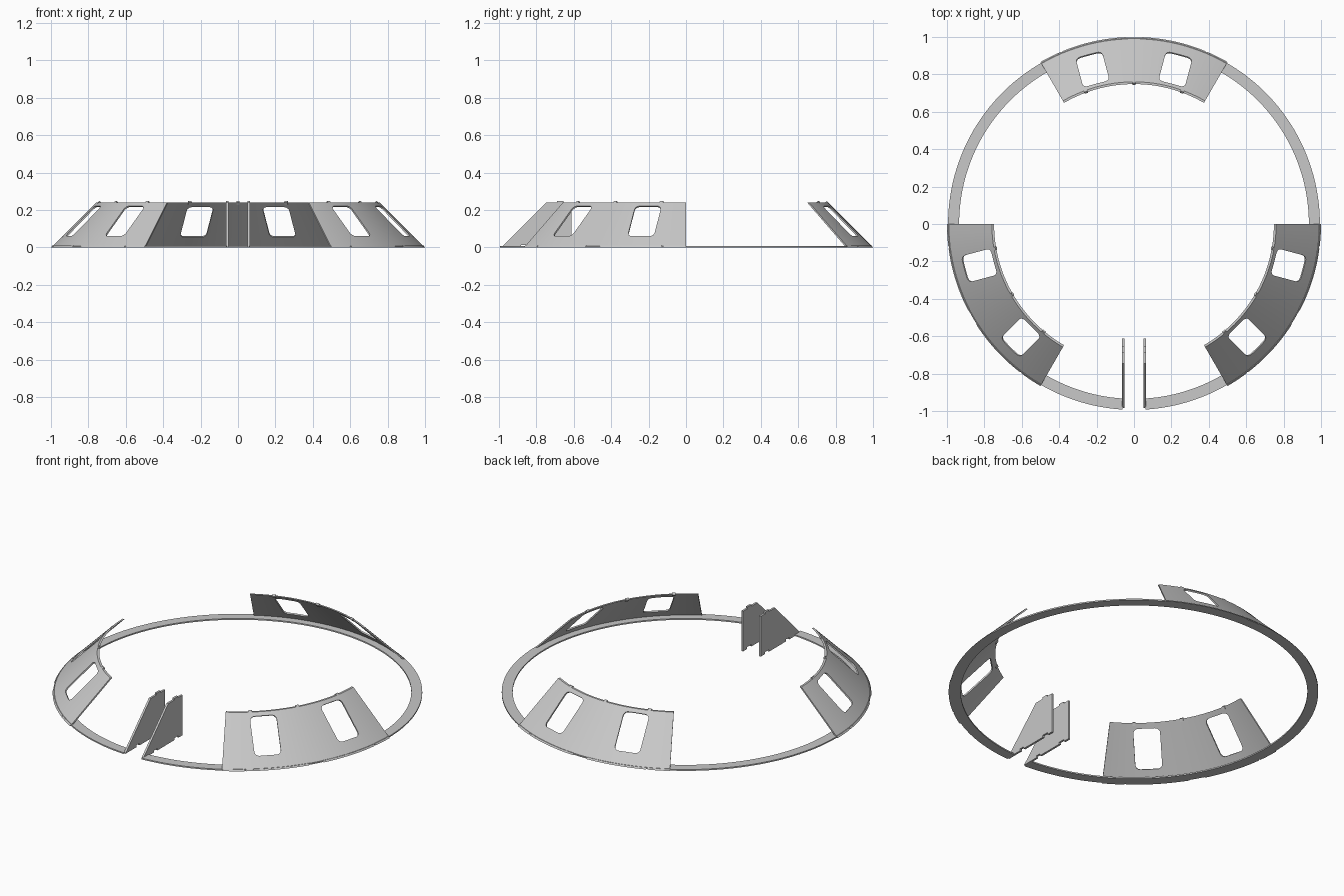
import bpy, bmesh, math
from mathutils import Matrix, Vector

if "Cube" in bpy.data.objects:
    bpy.data.objects.remove(bpy.data.objects["Cube"], do_unlink=True)

grey = bpy.data.materials.new("plain grey")
grey.use_nodes = True
colour = (0.58, 0.58, 0.58, 1)
grey.diffuse_color = colour
grey.node_tree.nodes["Principled BSDF"].inputs["Base Color"].default_value = colour


def add(name, bm):
    bmesh.ops.recalc_face_normals(bm, faces=bm.faces)
    mesh = bpy.data.meshes.new(name)
    bm.to_mesh(mesh)
    bm.free()
    mesh.materials.append(grey)
    obj = bpy.data.objects.new(name, mesh)
    bpy.context.collection.objects.link(obj)
    return obj


def sweep(bm, profile, start, end, steps):
    """Sweep a closed (radius, z) profile around z between two angles in degrees."""
    rows = []
    for i in range(steps + 1):
        a = math.radians(start + (end - start) * i / steps)
        rows.append([bm.verts.new((r * math.cos(a), r * math.sin(a), z)) for r, z in profile])
    n = len(profile)
    for p, q in zip(rows, rows[1:]):
        for k in range(n):
            bm.faces.new((p[k], p[(k + 1) % n], q[(k + 1) % n], q[k]))
    bm.faces.new(rows[0])
    bm.faces.new(rows[-1])


def prism(bm, points, depth):
    """Extrude a closed outline of 3D points along a vector."""
    face = bm.faces.new([bm.verts.new(p) for p in points])
    out = bmesh.ops.extrude_face_region(bm, geom=[face])["geom"]
    bmesh.ops.translate(bm, vec=depth, verts=[v for v in out if isinstance(v, bmesh.types.BMVert)])


def rounded_rect(w, h, r, steps=5):
    pts = []
    for quarter, (sx, sy) in enumerate([(1, 1), (-1, 1), (-1, -1), (1, -1)]):
        for i in range(steps + 1):
            a = math.pi / 2 * (quarter + i / steps)
            pts.append((sx * (w / 2 - r) + r * math.cos(a), sy * (h / 2 - r) + r * math.sin(a)))
    return pts


def finish(obj):
    bpy.ops.object.select_all(action='DESELECT')
    obj.select_set(True)
    bpy.context.view_layer.objects.active = obj
    bpy.ops.object.shade_smooth_by_angle(angle=math.radians(30))


# Flat base ring, open at the front
bm = bmesh.new()
sweep(bm, [(0.935, 0), (0.994, 0), (0.994, 0.008), (0.935, 0.008)], -86.5, 266.5, 160)
finish(add("base_ring", bm))

# Window cutter: rounded block square to the sloping wall
wall = [(0.997, 0.002), (0.760, 0.239), (0.748, 0.239), (0.985, 0.002)]
top_tab = [(0.764, 0.235), (0.753, 0.248), (0.744, 0.239), (0.755, 0.226)]
foot_tab = [(0.980, 0), (1.0, 0), (0.993, 0.009), (0.980, 0.009)]


def window_cutter(angle):
    tangent, up = Vector((0, 1, 0)), Vector((-1, 0, 1)).normalized()
    normal = Vector((1, 0, 1)).normalized()
    centre = Vector((0.855, 0, 0.139)) - normal * 0.05
    bm = bmesh.new()
    prism(bm, [centre + tangent * u + up * v for u, v in rounded_rect(0.145, 0.228, 0.026)],
          normal * 0.1)
    bm.transform(Matrix.Rotation(math.radians(angle), 4, 'Z'))
    cutter = add("window_cutter", bm)
    cutter.hide_render = True
    return cutter


# Three sloping wall panels with two windows each
for name, start in (("back_panel", 60), ("right_panel", 180), ("left_panel", 300)):
    bm = bmesh.new()
    sweep(bm, wall, start, start + 60, 40)
    panel = add(name, bm)
    cutters = [window_cutter(start + offset) for offset in (15, 45)]
    for cutter in cutters:
        mod = panel.modifiers.new("window", 'BOOLEAN')
        mod.operation, mod.solver, mod.object = 'DIFFERENCE', 'EXACT', cutter
    bpy.context.view_layer.update()
    evaluated = panel.evaluated_get(bpy.context.evaluated_depsgraph_get())
    panel.data = bpy.data.meshes.new_from_object(evaluated)
    panel.modifiers.clear()
    for cutter in cutters:
        bpy.data.objects.remove(cutter, do_unlink=True)
    finish(panel)

    # Small tabs on the upper edge and locating feet under the panel
    bm = bmesh.new()
    for offset in (10, 30, 50):
        sweep(bm, top_tab, start + offset - 0.7, start + offset + 0.7, 1)
    for a, b in ((0, 7), (7.5, 27.5), (32.5, 52.5), (53, 60)):
        sweep(bm, foot_tab, start + a, start + b, 12)
    finish(add(name + "_tabs", bm))

# Two upright fins beside the front opening, with tabs and notches
fin = [(-0.985, 0), (-0.747, 0.239), (-0.69, 0.239), (-0.69, 0.249), (-0.655, 0.249),
       (-0.655, 0.239), (-0.612, 0.239), (-0.612, 0), (-0.65, 0), (-0.65, 0.012),
       (-0.69, 0.012), (-0.69, 0), (-0.85, 0), (-0.85, 0.012), (-0.88, 0.012), (-0.88, 0)]
for name, x in (("left_fin", 0.052), ("right_fin", -0.064)):
    bm = bmesh.new()
    prism(bm, [(x, y, z) for y, z in fin], Vector((0.012, 0, 0)))
    add(name, bm)
